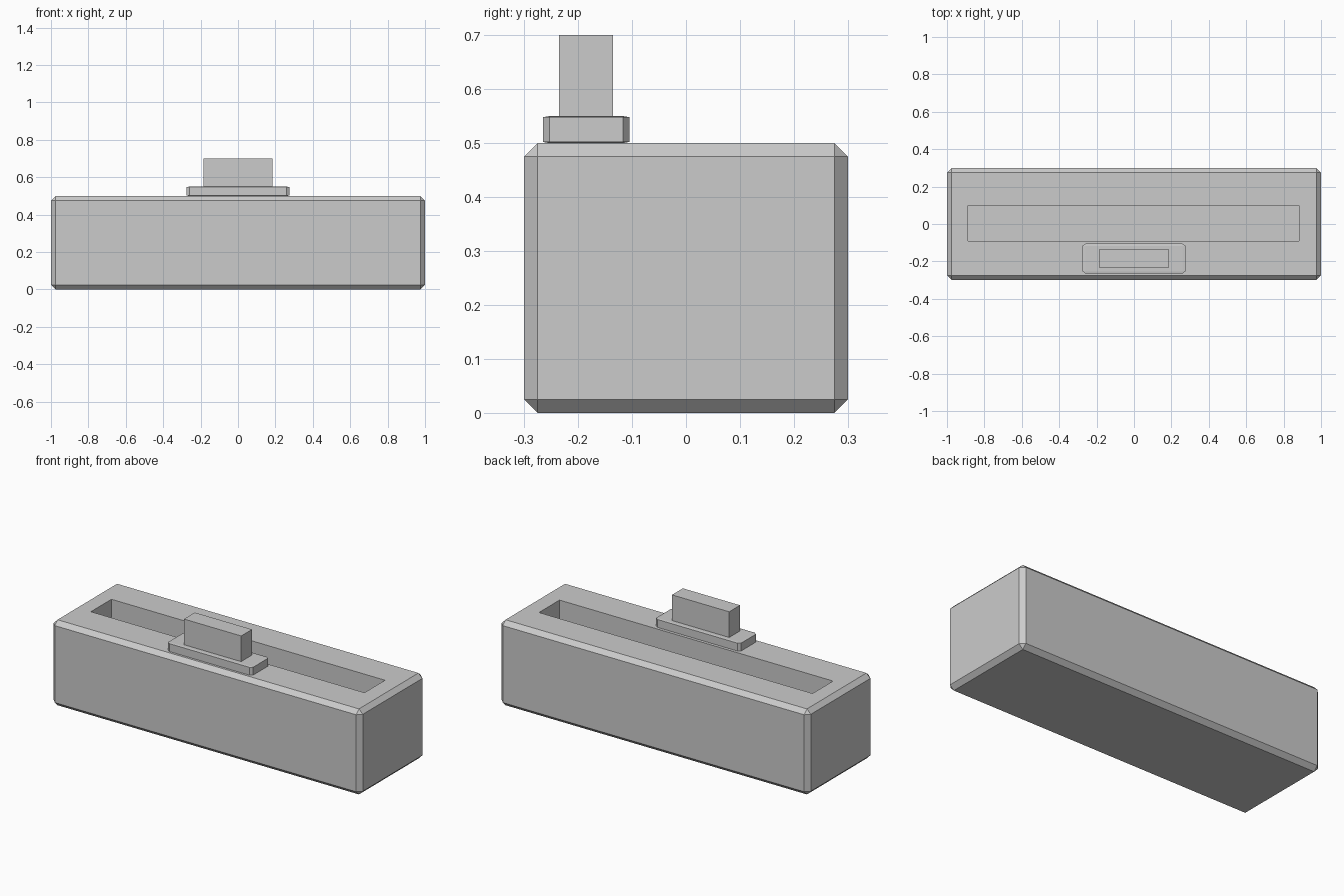
import bpy, bmesh
from mathutils import Vector

if "Cube" in bpy.data.objects:
    bpy.data.objects.remove(bpy.data.objects["Cube"])

grey = bpy.data.materials.new("plain grey")
grey.diffuse_color = (0.6, 0.6, 0.6, 1)
grey.use_nodes = True
grey.node_tree.nodes["Principled BSDF"].inputs["Base Color"].default_value = grey.diffuse_color


def block(name, centre, size, chamfer=(0, 0, 0)):
    """Box whose edges are cut back by a separate amount along each axis."""
    bm = bmesh.new()
    half = Vector(size) / 2
    points = set()
    for sx in (-1, 1):
        for sy in (-1, 1):
            for sz in (-1, 1):
                sign = (sx, sy, sz)
                for keep in range(3):
                    points.add(tuple(
                        centre[i] + sign[i] * (half[i] - (0 if i == keep else chamfer[i]))
                        for i in range(3)))
    for p in sorted(points):
        bm.verts.new(p)
    bmesh.ops.convex_hull(bm, input=bm.verts[:])
    bmesh.ops.dissolve_limit(bm, angle_limit=0.01, verts=bm.verts[:], edges=bm.edges[:])
    bmesh.ops.recalc_face_normals(bm, faces=bm.faces[:])
    mesh = bpy.data.meshes.new(name)
    bm.to_mesh(mesh)
    bm.free()
    mesh.materials.append(grey)
    obj = bpy.data.objects.new(name, mesh)
    bpy.context.collection.objects.link(obj)
    return obj


# Chamfered body with a long slot sunk into the top
body = block("body", (0, 0, 0.25), (2, 0.6, 0.5), (0.025, 0.025, 0.025))
cutter = block("slot_cutter", (-0.003, 0.004, 0.4), (1.77, 0.19, 0.4))
cutter.hide_render = True
cutter.hide_viewport = True
slot = body.modifiers.new("slot", 'BOOLEAN')
slot.operation = 'DIFFERENCE'
slot.solver = 'EXACT'
slot.object = cutter

# Thin plate and upright block in front of the slot
block("mount_plate", (0, -0.185, 0.525), (0.55, 0.16, 0.05), (0.016, 0.012, 0.002))
block("upright_block", (0, -0.185, 0.624), (0.37, 0.10, 0.152))
